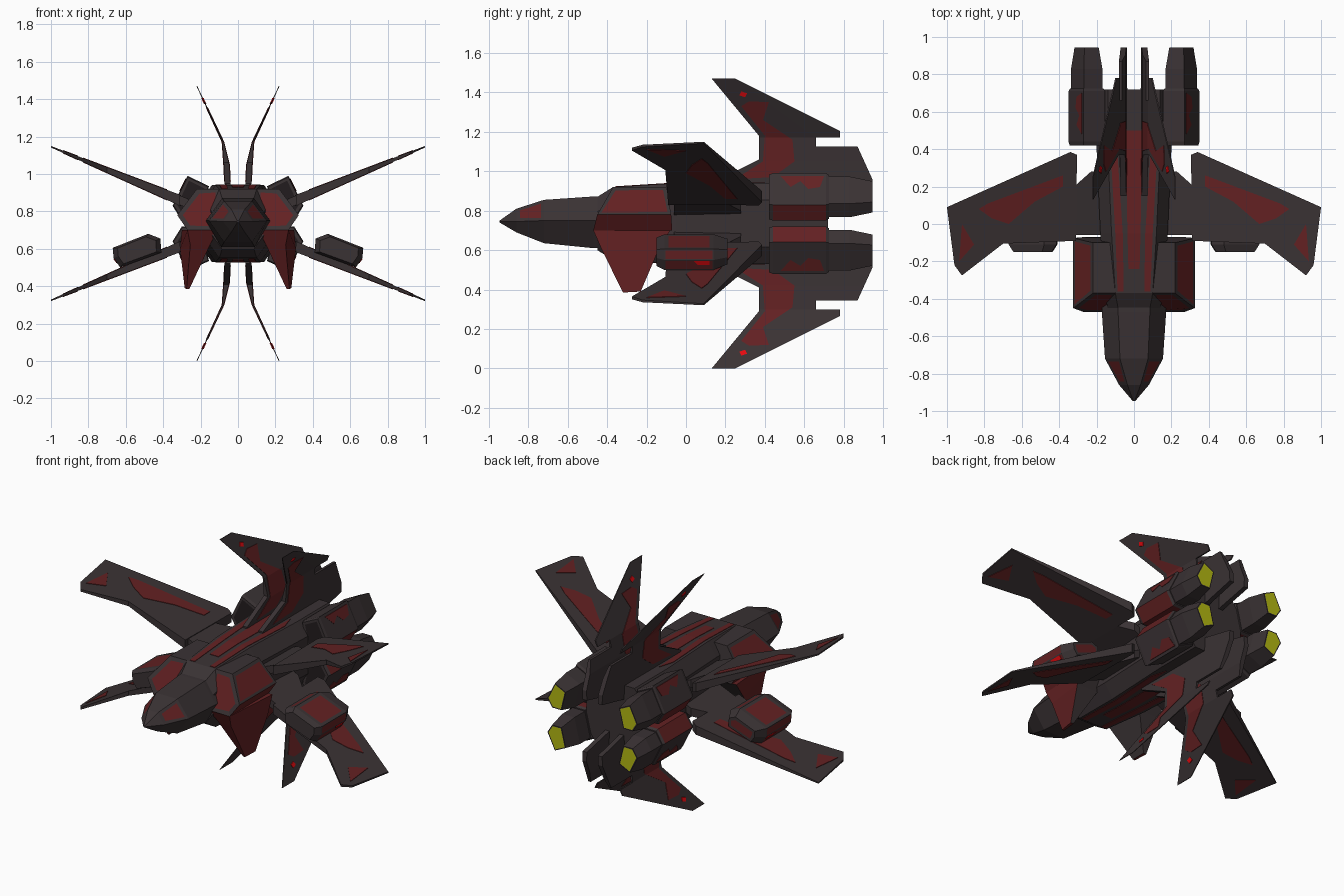
import bpy, bmesh
from mathutils import Vector

if "Cube" in bpy.data.objects:
    bpy.data.objects.remove(bpy.data.objects["Cube"])

C = 0.735  # height of the mirror plane between upper and lower halves


def material(name, r, g, b):
    m = bpy.data.materials.new(name)
    m.diffuse_color = (r, g, b, 1)
    m.use_nodes = True
    m.node_tree.nodes["Principled BSDF"].inputs["Base Color"].default_value = m.diffuse_color
    return m


MATS = [material("hull_grey", 0.042, 0.032, 0.034), material("dark_red", 0.125, 0.015, 0.016),
        material("intake_black", 0.016, 0.012, 0.013), material("engine_yellow", 0.45, 0.48, 0.006),
        material("light_red", 0.8, 0.003, 0.005)]
GREY, RED, BLACK, YELLOW, LIGHT = range(5)


def finish(name, bm, mat, mirror, paint=()):
    """Colour the faces by rule, make the object, mirror it about x = 0 and z = C."""
    bmesh.ops.recalc_face_normals(bm, faces=bm.faces[:])
    for f in bm.faces:
        f.material_index = mat
    for test, index, inset in paint:
        hits = [f for f in bm.faces if test(f.normal, f.calc_center_median())]
        if inset and hits:
            bmesh.ops.inset_individual(bm, faces=hits, thickness=inset)
        for f in hits:
            f.material_index = index
    for v in bm.verts:
        v.co.z -= C
    mesh = bpy.data.meshes.new(name)
    bm.to_mesh(mesh)
    bm.free()
    for m in MATS:
        mesh.materials.append(m)
    ob = bpy.data.objects.new(name, mesh)
    ob.location.z = C
    bpy.context.collection.objects.link(ob)
    if mirror:
        mod = ob.modifiers.new("Mirror", 'MIRROR')
        mod.use_axis = ('x' in mirror, False, 'z' in mirror)
        mod.use_mirror_merge = False
    return ob


def loft(name, rings, mat=GREY, mirror='', paint=()):
    bm = bmesh.new()
    vs = [[bm.verts.new(p) for p in r] for r in rings]
    n = len(vs[0])
    for a, b in zip(vs, vs[1:]):
        for i in range(n):
            bm.faces.new((a[i], a[(i + 1) % n], b[(i + 1) % n], b[i]))
    bm.faces.new(vs[0])
    bm.faces.new(vs[-1])
    return finish(name, bm, mat, mirror, paint)


def slab(name, outline, place, mat=GREY, mirror='xz', cuts=()):
    """Two skins of a flat outline; place(u, v, side) puts each point in space."""
    flat = bmesh.new()
    flat.faces.new([flat.verts.new((u, v, 0)) for u, v in outline])
    bmesh.ops.triangulate(flat, faces=flat.faces[:])
    for c in cuts:
        bmesh.ops.bisect_plane(flat, geom=flat.verts[:] + flat.edges[:] + flat.faces[:],
                               plane_co=(0, c, 0), plane_no=(0, 1, 0))
    flat.verts.index_update()
    bm = bmesh.new()
    lo, hi = [[bm.verts.new(place(v.co.x, v.co.y, s)) for v in flat.verts] for s in (-1, 1)]
    for f in flat.faces:
        for skin in (lo, hi):
            bm.faces.new([skin[v.index] for v in f.verts])
    for e in flat.edges:
        if e.is_boundary:
            a, b = e.verts[0].index, e.verts[1].index
            bm.faces.new((lo[a], lo[b], hi[b], hi[a]))
    flat.free()
    return finish(name, bm, mat, mirror)


def section(points, y, scale=1.0, centre=(0, 0)):
    cx, cz = centre
    return [(cx + (x - cx) * scale, y, cz + (z - cz) * scale) for x, z in points]


# Nose: six-sided rings growing from the tip
def nose_ring(y, t, w, top, mid, bot, b):
    return [(t, y, top), (w, y, mid), (b, y, bot), (-b, y, bot), (-w, y, mid), (-t, y, top)]


loft("nose", [nose_ring(-0.945, 0.004, 0.008, 0.75, 0.745, 0.74, 0.004),
              nose_ring(-0.86, 0.035, 0.08, 0.81, 0.745, 0.69, 0.035),
              nose_ring(-0.72, 0.075, 0.155, 0.855, 0.75, 0.635, 0.075),
              nose_ring(-0.47, 0.085, 0.172, 0.872, 0.75, 0.61, 0.09),
              nose_ring(-0.3, 0.085, 0.172, 0.872, 0.75, 0.61, 0.09)],
     paint=[(lambda n, c: -0.84 < c.y < -0.74 and n.z > 0.2 and abs(n.x) > 0.3, RED, 0.025)])


# Main body: eight-sided, with the same top and bottom
def body_ring(y, t, w, h, k):
    q = [(t, h), (w, k), (w, -k), (t, -h)]
    return [(x, y, C + z) for x, z in q + [(-x, z) for x, z in reversed(q)]]


loft("main_body", [body_ring(-0.45, 0.085, 0.14, 0.135, 0.06), body_ring(-0.37, 0.10, 0.16, 0.185, 0.1),
                   body_ring(-0.05, 0.12, 0.18, 0.205, 0.12), body_ring(0.4, 0.14, 0.2, 0.205, 0.12),
                   body_ring(0.72, 0.14, 0.2, 0.205, 0.12)])


# Red stripes along the spine and belly
def on_spine(x, y, s):
    return (x, y, C + 0.185 + 0.02 * min(1, max(0, (y + 0.37) / 0.32)) + 0.003 * s)


for label, stripe in (("centre", [(-0.035, -0.05), (0.035, -0.05), (0.045, 0.5), (-0.045, 0.5)]),
                      ("centre_front", [(-0.03, -0.24), (0.03, -0.24), (0.035, -0.05), (-0.035, -0.05)]),
                      ("side", [(0.06, -0.05), (0.10, -0.05), (0.12, 0.3), (0.09, 0.4)]),
                      ("side_front", [(0.055, -0.36), (0.088, -0.36), (0.10, -0.05), (0.06, -0.05)])):
    slab("spine_stripe_" + label, stripe, on_spine, RED, 'z' if "centre" in label else 'xz')

# Shoulder pods beside the cockpit, with red panels
pod = [(0.1, 0.92), (0.22, 0.92), (0.325, 0.78), (0.27, 0.70), (0.1, 0.70)]
slope = {0.92: (-0.37, -0.1), 0.78: (-0.45, -0.075), 0.70: (-0.47, -0.07)}
loft("shoulder_pod", [[(x, slope[z][i], z) for x, z in pod] for i in (0, 1)], mirror='x',
     paint=[(lambda n, c: n.x > 0.5 and n.z > 0.2 and abs(n.y) < 0.3, RED, 0.025),
            (lambda n, c: n.x > 0.5 and n.z < -0.2, RED, 0),
            (lambda n, c: n.y < -0.5 and c.z < 0.9 and n.x < 0.6, RED, 0.03)])

# Downward fangs below the shoulders
loft("lower_fang", [[(0.11, -0.46, 0.70), (0.27, -0.47, 0.70), (0.30, -0.08, 0.70), (0.11, -0.08, 0.70)],
                    [(0.15, -0.42, 0.62), (0.255, -0.435, 0.62), (0.31, -0.14, 0.60), (0.16, -0.14, 0.60)],
                    [(0.26, -0.32, 0.385), (0.275, -0.32, 0.385), (0.285, -0.23, 0.39), (0.265, -0.23, 0.39)]],
     RED, 'x', [(lambda n, c: n.y > 0.3 or n.x < -0.6, GREY, 0)])


# Four swept wings in an X
def on_wing(extra=0.0):
    def place(x, y, s):
        half = 0.03 - 0.026 * max(0, x - 0.3) / 0.7 + extra
        return (x, y, 0.855 + (x - 0.3) * 0.415 + s * half)
    return place


slab("wing", [(0.31, -0.09), (0.7, -0.105), (0.92, -0.275), (0.96, -0.22), (1.0, 0.09), (0.34, 0.385),
              (0.305, 0.37)], on_wing())
slab("wing_mount", [(0.15, -0.06), (0.32, -0.06), (0.32, 0.2), (0.23, 0.28), (0.15, 0.28)], on_wing(-0.004))
slab("wing_band", [(0.38, 0.26), (0.38, 0.20), (0.53, 0.12), (0.67, 0.0), (0.76, 0.03), (0.83, 0.08),
                   (0.78, 0.11)], on_wing(0.003), RED)
slab("wing_tip_patch", [(0.92, 0.0), (0.855, -0.11), (0.935, -0.2)], on_wing(0.003), RED)


# Bent twin fins, above and below
def on_fin(extra=0.0):
    def place(y, z, s):
        if z < 1.05:
            x, half = 0.055 + (z - 0.93) * 0.05, 0.015
        elif z < 1.17:
            x, half = 0.061 + (z - 1.05) * 0.16, 0.015 - (z - 1.05) * 0.09
        else:
            x, half = 0.08 + (z - 1.17) * 0.467, 0.0042 - (z - 1.17) * 0.007
        return (x + s * (half + extra), y, z)
    return place


BENDS = (1.05, 1.17)
slab("tail_fin", [(0.13, 1.47), (0.25, 1.47), (0.78, 1.205), (0.78, 1.17), (0.66, 1.17), (0.66, 1.125),
                  (0.87, 1.125), (0.945, 0.96), (0.945, 0.9), (0.72, 0.85), (0.15, 0.9), (0.15, 0.95),
                  (0.37, 1.06), (0.37, 1.18)], on_fin(), cuts=BENDS)
slab("fin_band", [(0.28, 1.33), (0.32, 1.355), (0.42, 1.35), (0.39, 1.26), (0.54, 1.16), (0.55, 1.05),
                  (0.44, 0.97), (0.25, 0.96), (0.39, 1.05), (0.40, 1.18)], on_fin(0.003), RED, cuts=BENDS)
slab("fin_light", [(0.27, 1.385), (0.30, 1.375), (0.31, 1.395), (0.28, 1.405)], on_fin(0.004), LIGHT)

# Four engine nacelles with tapered nozzles
nacelle = [(0.27, 0.99), (0.35, 0.83), (0.3, 0.75), (0.2, 0.75), (0.155, 0.935)]
mid = (0.255, 0.87)
loft("engine_nacelle", [section(nacelle, 0.42, 0.94, mid), section(nacelle, 0.44),
                        section(nacelle, 0.71), section(nacelle, 0.725, 0.92, mid)], mirror='xz',
     paint=[(lambda n, c: n.z < -0.3 and 0.45 < c.y < 0.7, RED, 0),
            (lambda n, c: n.y < -0.9, BLACK, 0.02)])
loft("engine_nozzle", [section(nacelle, 0.7, 0.86, mid), section(nacelle, 0.83, 0.86, mid),
                       section(nacelle, 0.945, 0.66, mid)], mirror='xz',
     paint=[(lambda n, c: n.y > 0.9, YELLOW, 0.008)])
slab("nacelle_patch", [(0.48, 0.975), (0.70, 0.975), (0.68, 0.92), (0.62, 0.91), (0.58, 0.95), (0.53, 0.92)],
     lambda y, z, s: (0.35 - (z - 0.83) * 0.5 + 0.003 * s, y, z), RED)

# Weapon pods on the lower wings
gun = [(0.41, 0.58), (0.415, 0.655), (0.48, 0.68), (0.67, 0.605), (0.665, 0.55), (0.63, 0.50)]
gmid = (0.54, 0.6)
loft("weapon_pod", [section(gun, -0.15, 0.8, gmid), section(gun, -0.11), section(gun, 0.14),
                    section(gun, 0.21, 0.72, gmid)], mirror='x',
     paint=[(lambda n, c: abs(n.y) < 0.1 and n.z > 0.5, RED, 0.03),
            (lambda n, c: abs(n.y) < 0.1 and n.x > 0.7 and c.z < 0.6, RED, 0.008),
            (lambda n, c: n.y > 0.9, RED, 0.02)])
slab("weapon_light", [(0.04, 0.545), (0.06, 0.525), (0.12, 0.525), (0.12, 0.545)],
     lambda y, z, s: (0.63 + (z - 0.5) * 0.7 + 0.004 * s, y, z), LIGHT, 'x')
